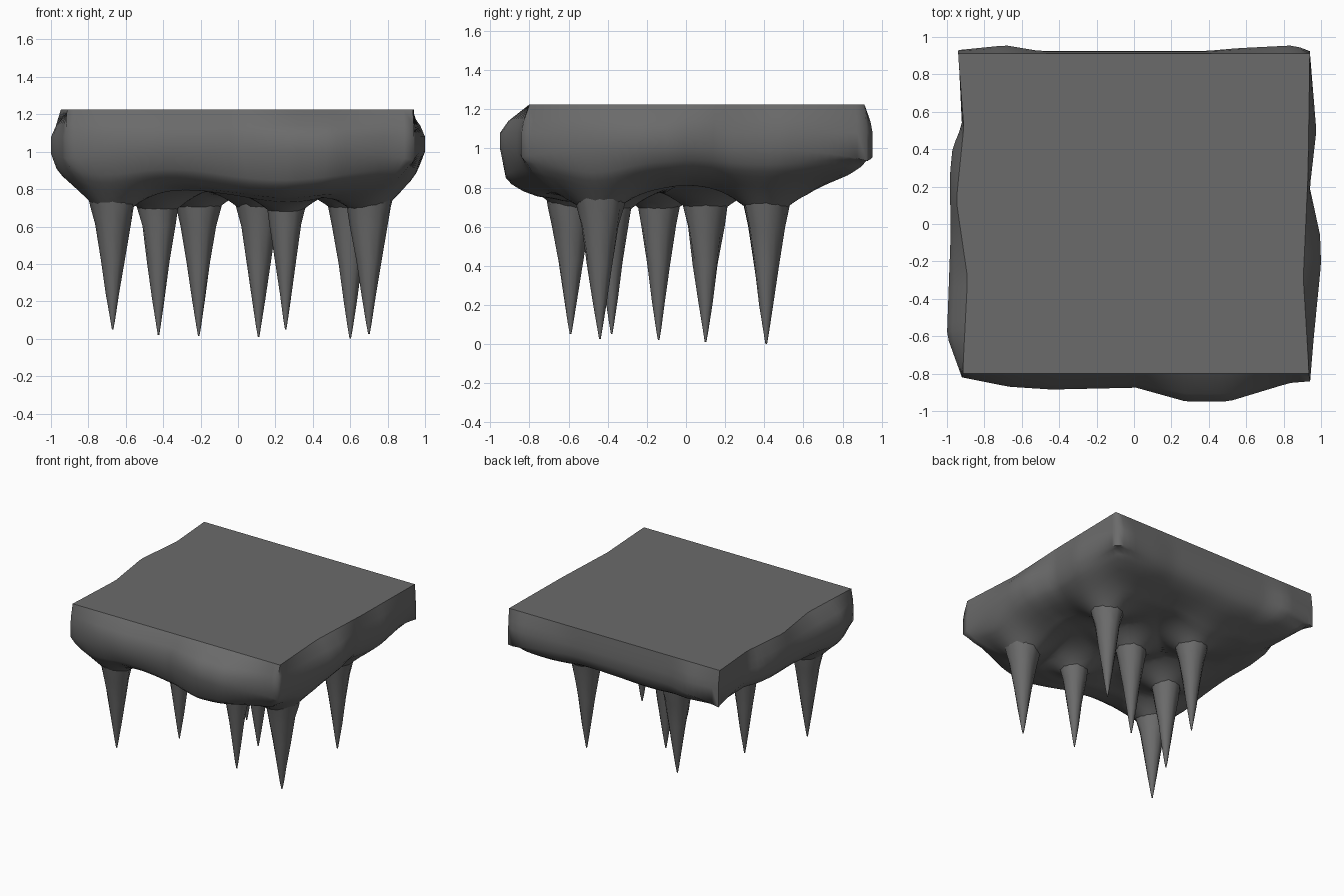
import bpy, bmesh, math, random
from mathutils import Vector, noise

if "Cube" in bpy.data.objects:
    bpy.data.objects.remove(bpy.data.objects["Cube"])
random.seed(4)

stone = bpy.data.materials.new("dark_stone")
stone.diffuse_color = (.147, .147, .147, 1)
stone.use_nodes = True
stone.node_tree.nodes["Principled BSDF"].inputs["Base Color"].default_value = stone.diffuse_color


def lerp(points, t):
    """Piecewise-linear lookup in a sorted list of (t, value)."""
    if t <= points[0][0]:
        return points[0][1]
    for (a, va), (b, vb) in zip(points, points[1:]):
        if t <= b:
            return va + (vb - va) * (t - a) / (b - a)
    return points[-1][1]


def finish(bm, name, angle):
    bmesh.ops.recalc_face_normals(bm, faces=bm.faces)
    mesh = bpy.data.meshes.new(name)
    bm.to_mesh(mesh)
    bm.free()
    mesh.materials.append(stone)
    ob = bpy.data.objects.new(name, mesh)
    bpy.context.collection.objects.link(ob)
    bpy.ops.object.select_all(action='DESELECT')
    ob.select_set(True)
    bpy.context.view_layer.objects.active = ob
    bpy.ops.object.shade_smooth_by_angle(angle=math.radians(angle))
    return ob


def skin(bm, rings):
    for a, b in zip(rings, rings[1:]):
        n = len(a)
        for i in range(n):
            bm.faces.new((a[i], a[(i + 1) % n], b[(i + 1) % n], b[i]))


# Spikes: x, y, tip height, width factor
SPIKES = [(-.67, -.59, .05, 1.0), (-.425, -.14, .02, .95), (-.21, .41, .015, 1.0),
          (.11, .10, .01, 1.0), (.255, -.38, .05, .9), (.60, .41, 0, 1.0),
          (.70, -.44, .025, 1.05)]

# Uneven outline of the block at its widest height, and at the flat top
FRONT = [(-.93, -.82), (-.68, -.87), (-.45, -.885), (0, -.875), (.27, -.95), (.49, -.95), (.82, -.85), (.94, -.84)]
BACK = [(-.93, .93), (-.68, .955), (-.5, .925), (.38, .925), (.55, .94), (.85, .955), (.94, .92)]
LEFT = [(-.82, -.92), (-.6, -1), (-.05, -.98), (.25, -.985), (.4, -.97), (.52, -.92), (.93, -.94)]
RIGHT = [(-.84, .94), (-.6, .96), (-.2, 1), (-.05, .995), (.2, .94), (.5, .975), (.92, .94)]
TOP_LEFT = [(-.8, -.915), (-.3, -.89), (.12, -.95), (.52, -.91), (.91, -.94)]
TOP_RIGHT = [(-.8, .935), (-.3, .905), (.25, .93), (.91, .94)]

# Height of the underside (away from spikes) against distance from the centre
UNDER = [(0, .825), (.4, .82), (.66, .82), (.8, .855), (.88, .88), (.95, .92), (1, .985)]


def outline(u, v, top):
    """Map the unit square border to the block outline."""
    x0, y0 = u * .93, .05 + v * .87
    if top:
        left, right, front, back = lerp(TOP_LEFT, y0), lerp(TOP_RIGHT, y0), -.80, .912
    else:
        left, right, front, back = lerp(LEFT, y0), lerp(RIGHT, y0), lerp(FRONT, x0), lerp(BACK, x0)
    return (left + (right - left) * (u + 1) / 2, front + (back - front) * (v + 1) / 2)


def underside(x, y, s):
    z = lerp(UNDER, s) + .012 * noise.noise(Vector((x * 3, y * 3, 2)))
    # low belly behind the front face
    belly = max(0, min(1, (-y - .4) / .35))
    z -= .095 * belly * math.exp(-((x - .22) / .5) ** 2)
    # the rock draws down in a concave cone around each spike
    pull = max(math.exp(-(math.hypot(x - sx, y - sy) / .17) ** 1.3) for sx, sy, _, _ in SPIKES)
    return z + (.61 - z) * pull


# Rock block: flat top, bulging sides, uneven underside
N = 36
square = [(-1 + 2 * i / N, -1) for i in range(N)] + [(1, -1 + 2 * i / N) for i in range(N)]
square += [(-u, -v) for u, v in square]
bm = bmesh.new()
top = [outline(u, v, True) for u, v in square]
mid = [outline(u, v, False) for u, v in square]
rings = [[bm.verts.new((x, y, 1.225)) for x, y in top]]
for z, k in ((1.14, .72), (1.08, 1.0), (1.0, 1.0)):
    rings.append([bm.verts.new((a + (c - a) * k, b + (d - b) * k, z))
                  for (a, b), (c, d) in zip(top, mid)])
for v in rings[-1]:
    v.co.z -= .06 * (abs(v.co.x) / .95) ** 4 * (abs(v.co.y) / .9) ** 4
for s in [.97, .94] + [.905 - .035 * i for i in range(25)]:
    rings.append([bm.verts.new((x * s, y * s, underside(x * s, y * s, s))) for x, y in mid])
skin(bm, rings)
lid = bm.faces.new(rings[0])
bm.faces.new(rings[-1])
for e in lid.edges:
    e.smooth = False
finish(bm, "rock_block", 85)

# Hanging spikes rooted in the block
PROFILE = [(.80, .135), (.70, .116), (.6, .094), (.4, .063), (.2, .035), (.06, .014), (0, .004)]
for i, (x, y, tip, w) in enumerate(SPIKES):
    bm = bmesh.new()
    sides = 12
    rings = []
    for z, r in PROFILE:
        zz = tip + z * (1 - tip / .8)
        ring = []
        for k in range(sides):
            a = 2 * math.pi * k / sides
            rr = r * w * random.uniform(.95, 1.05)
            ring.append(bm.verts.new((x + rr * math.cos(a), y + rr * math.sin(a), zz)))
        rings.append(ring)
    skin(bm, rings)
    bm.faces.new(rings[0])
    bm.faces.new(rings[-1])
    finish(bm, f"hanging_spike_{i + 1}", 60)
